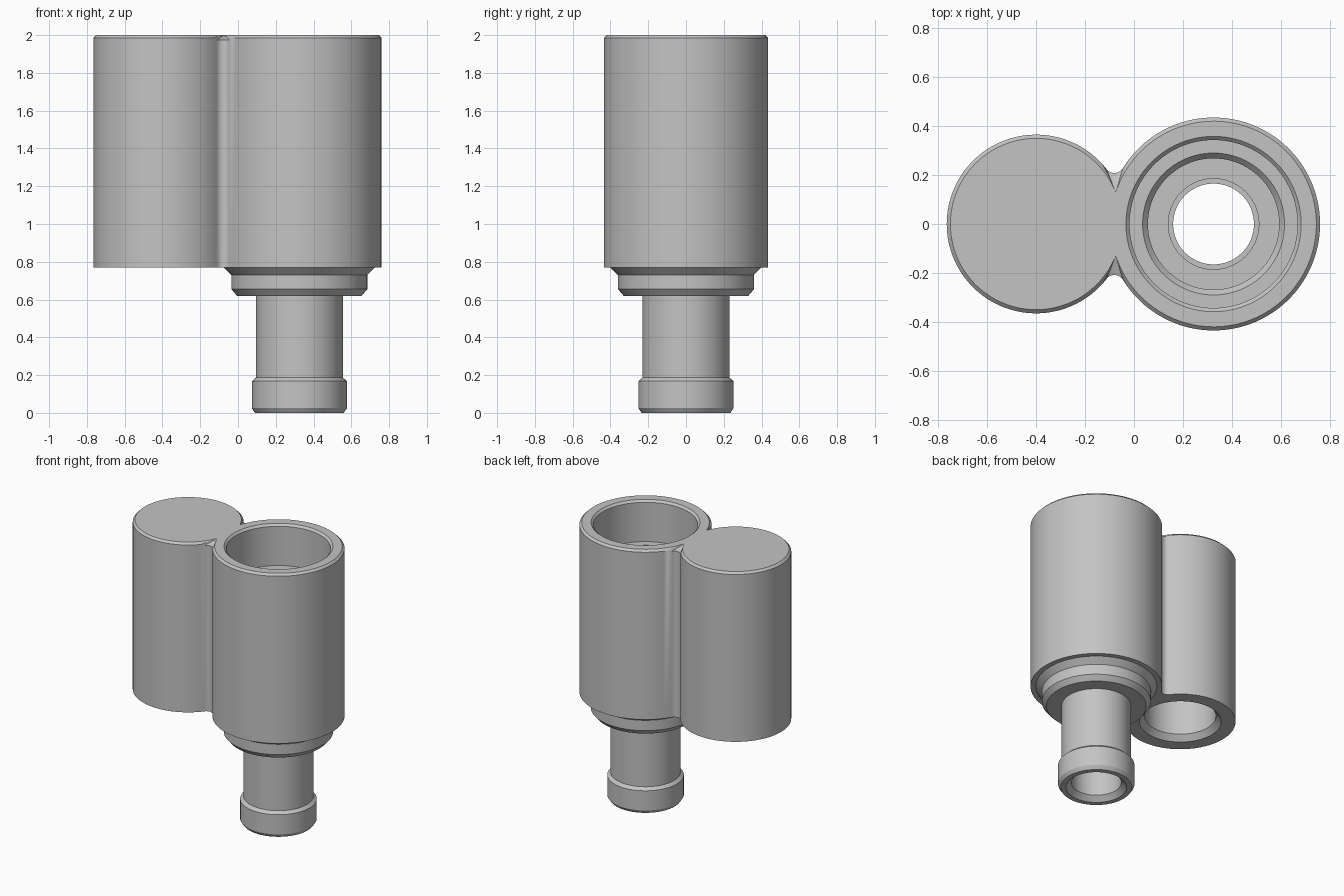
import bpy, bmesh
from math import sin, cos, pi, atan2, sqrt, radians

cube = bpy.data.objects.get("Cube")
if cube:
    bpy.data.objects.remove(cube, do_unlink=True)

grey = bpy.data.materials.new("plain grey")
grey.use_nodes = True
color = (0.55, 0.55, 0.55, 1)
grey.diffuse_color = color
grey.node_tree.nodes["Principled BSDF"].inputs["Base Color"].default_value = color

SEGMENTS = 96
TOP, BASE, BEVEL = 2.0, 0.77, 0.015
BIG_X, BIG_R = 0.325, 0.435
SMALL_X, SMALL_R = -0.4, 0.365
FILLET = 0.04


def finish(name, bm):
    mesh = bpy.data.meshes.new(name)
    bm.to_mesh(mesh)
    bm.free()
    mesh.materials.append(grey)
    obj = bpy.data.objects.new(name, mesh)
    bpy.context.collection.objects.link(obj)
    bpy.ops.object.select_all(action='DESELECT')
    obj.select_set(True)
    bpy.context.view_layer.objects.active = obj
    bpy.ops.object.shade_smooth_by_angle(angle=radians(25))
    return obj


def ring(bm, cx, r, z):
    return [bm.verts.new((cx + r * cos(2 * pi * i / SEGMENTS),
                          r * sin(2 * pi * i / SEGMENTS), z)) for i in range(SEGMENTS)]


def bridge(bm, low, high):
    n = len(low)
    for i in range(n):
        j = (i + 1) % n
        bm.faces.new((low[i], low[j], high[j], high[i]))


def lathe(name, cx, profile):
    bm = bmesh.new()
    rings = [ring(bm, cx, r, z) for r, z in profile]
    for low, high in zip(rings, rings[1:]):
        bridge(bm, low, high)
    bmesh.ops.remove_doubles(bm, verts=bm.verts, dist=1e-5)
    return finish(name, bm)


def loop_edges(bm, verts):
    return [bm.edges.get((a, b)) or bm.edges.new((a, b))
            for a, b in zip(verts, verts[1:] + verts[:1])]


def cap(bm, outer, holes):
    edges = loop_edges(bm, outer)
    for cx, r in holes:
        edges += loop_edges(bm, ring(bm, cx, r, outer[0].co.z))
    bmesh.ops.triangle_fill(bm, edges=edges, use_beauty=True)


def meeting_point(r1, r2):
    """Upper crossing of circles about the small and the big axis."""
    d = BIG_X - SMALL_X
    a = (d * d + r1 * r1 - r2 * r2) / (2 * d)
    return SMALL_X + a, sqrt(r1 * r1 - a * a)


def arc(cx, cy, r, start, end, steps):
    return [(cx + r * cos(start + (end - start) * i / steps),
             cy + r * sin(start + (end - start) * i / steps)) for i in range(steps + 1)]


# Twin cylinder outline, counter-clockwise, with filleted valleys
fx, fy = meeting_point(SMALL_R + FILLET, BIG_R + FILLET)
big_a = atan2(fy, fx - BIG_X)
small_a = atan2(fy, fx - SMALL_X)
big = arc(BIG_X, 0, BIG_R, -big_a, big_a, 80)
small = arc(SMALL_X, 0, SMALL_R, small_a, 2 * pi - small_a, 80)
back = arc(fx, fy, FILLET, big_a - pi, small_a - pi, 10)[1:-1]
back = [p for p in back]
front = [(x, -y) for x, y in reversed(back)]

# Matching inset outline whose valleys end in sharp notches
nx, ny = meeting_point(SMALL_R - BEVEL, BIG_R - BEVEL)
big_n = atan2(ny, nx - BIG_X)
small_n = atan2(ny, nx - SMALL_X)
big_top = arc(BIG_X, 0, BIG_R - BEVEL, -big_n, big_n, 80)
small_top = arc(SMALL_X, 0, SMALL_R - BEVEL, small_n, 2 * pi - small_n, 80)

outline = big + back + small + front
inset = big_top + [(nx, ny)] * len(back) + small_top + [(nx, -ny)] * len(front)

# Main body shell
bm = bmesh.new()
low = [bm.verts.new((x, y, BASE)) for x, y in outline]
high = [bm.verts.new((x, y, TOP - BEVEL - 0.01 * (abs(x - fx) < FILLET and abs(y) < fy)))
        for x, y in outline]
rim = [bm.verts.new((x, y, TOP)) for x, y in inset]
bridge(bm, low, high)
bridge(bm, high, rim)
bmesh.ops.remove_doubles(bm, verts=rim, dist=1e-4)
rim = [v for v in rim if v.is_valid]
cap(bm, rim, [(BIG_X, 0.358)])
cap(bm, low, [(BIG_X, 0.40), (SMALL_X, 0.27)])
bmesh.ops.recalc_face_normals(bm, faces=bm.faces)
finish("twin_body", bm)

# Stepped bore, then the hollow stem with its collar and shoulder
lathe("bore_and_stem", BIG_X, [
    (0.358, TOP), (0.343, 1.985), (0.343, 1.70), (0.29, 1.70), (0.268, 1.675),
    (0.268, 0.77), (0.185, 0.77), (0.185, 0.62), (0.165, 0.62), (0.165, 0.035),
    (0.20, 0), (0.235, 0), (0.252, 0.025), (0.252, 0.168), (0.23, 0.187),
    (0.23, 0.62), (0.33, 0.62), (0.36, 0.655), (0.36, 0.73), (0.40, BASE)])

# Blind socket under the small cylinder
lathe("blind_socket", SMALL_X, [(0, 1.85), (0.235, 1.85), (0.235, 0.81), (0.27, BASE)])
